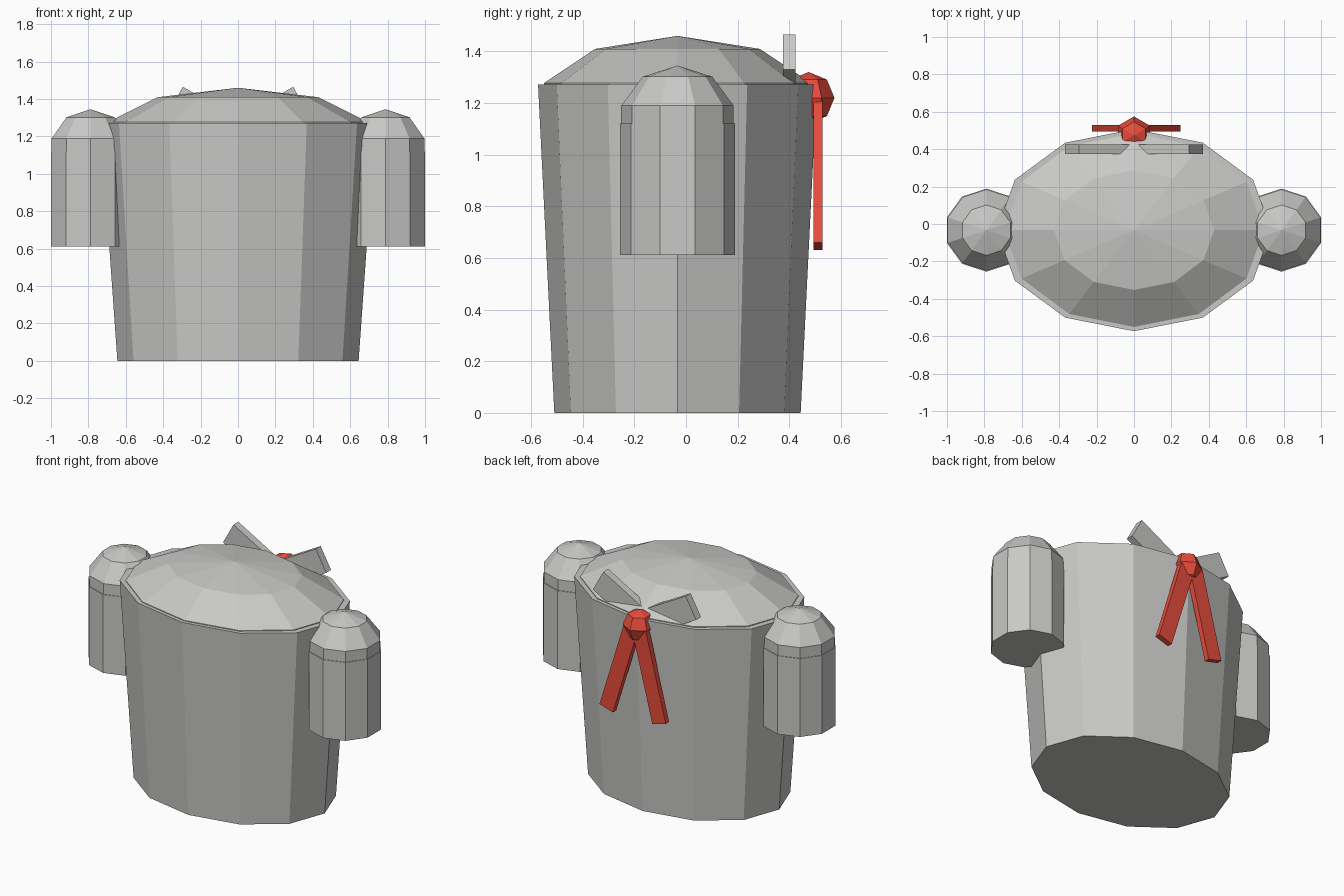
import bpy, bmesh, math
from mathutils import Matrix, Vector

if "Cube" in bpy.data.objects:
    bpy.data.objects.remove(bpy.data.objects["Cube"])


def material(name, rgb):
    m = bpy.data.materials.new(name)
    m.diffuse_color = (*rgb, 1)
    m.use_nodes = True
    m.node_tree.nodes["Principled BSDF"].inputs["Base Color"].default_value = m.diffuse_color
    return m


GREY = material("light grey", (0.58, 0.58, 0.57))
RED = material("red", (0.80, 0.072, 0.045))
CY = -0.033  # depth centre of the body


def finish(name, bm, mat):
    bmesh.ops.recalc_face_normals(bm, faces=bm.faces)
    mesh = bpy.data.meshes.new(name)
    bm.to_mesh(mesh)
    bm.free()
    mesh.materials.append(mat)
    ob = bpy.data.objects.new(name, mesh)
    bpy.context.collection.objects.link(ob)
    return ob


def lathe(name, rings, sides, centre, mat):
    """Stack of (rx, ry, z) rings, first corner on +y; zero radius makes a pole."""
    bm = bmesh.new()
    loops = []
    for rx, ry, z in rings:
        if rx < 1e-5:
            loops.append([bm.verts.new(Vector(centre) + Vector((0, 0, z)))] * sides)
            continue
        loops.append([bm.verts.new(Vector(centre) + Vector((
            rx * math.sin(math.tau * i / sides),
            ry * math.cos(math.tau * i / sides), z))) for i in range(sides)])
    for a, b in zip(loops, loops[1:]):
        for i in range(sides):
            j = (i + 1) % sides
            bm.faces.new(list(dict.fromkeys((a[i], a[j], b[j], b[i]))))
    for end in (loops[0], loops[-1]):
        if end[0] is not end[1]:
            bm.faces.new(end)
    return finish(name, bm, mat)


def ball(name, radii, sides, rings, centre, mat):
    rx, ry, rz = radii
    prof = []
    for k in range(rings + 1):
        a = -math.pi / 2 + math.pi * k / rings
        prof.append((rx * math.cos(a), ry * math.cos(a), rz * math.sin(a)))
    return lathe(name, prof, sides, centre, mat)


def plate(name, size, centre, angle, mat):
    """Box turned about the y axis."""
    bm = bmesh.new()
    bmesh.ops.create_cube(bm, size=1, matrix=Matrix.Translation(centre)
                          @ Matrix.Rotation(angle, 4, 'Y')
                          @ Matrix.Diagonal((*size, 1)))
    return finish(name, bm, mat)


# main bag and domed lid
lathe("bag_body", [(0.645, 0.477, 0), (0.735, 0.54, 1.272)], 12, (0, CY, 0), GREY)
ball("bag_lid", (0.73, 0.544, 0.265), 12, 5, (0, CY, 1.195), GREY)

for s, side in ((-1, "left"), (1, "right")):
    # side pocket with domed cap
    c = (s * 0.789, CY, 0)
    lathe(side + "_pocket", [(0.222, 0.222, 0.612), (0.222, 0.222, 1.12)], 10, c, GREY)
    ball(side + "_pocket_cap", (0.229, 0.229, 0.225), 10, 5, (c[0], CY, 1.12), GREY)
    # bow wing rising out of the lid
    plate(side + "_bow_wing", (0.34, 0.05, 0.154), (s * 0.184, 0.4, 1.315),
          -s * math.radians(29), GREY)

# red knot and hanging ribbons
ball("knot", (0.1, 0.1, 0.1), 6, 4, (0, 0.475, 1.22), RED)
for name, tip, ang in (("right_ribbon", 0.202, 0.3), ("left_ribbon", -0.177, -0.25)):
    length = 0.58
    mid = (tip - math.sin(ang) * length / 2, 0.512, 0.645 + math.cos(ang) * length / 2)
    plate(name, (0.1, 0.035, length), mid, -ang, RED)
